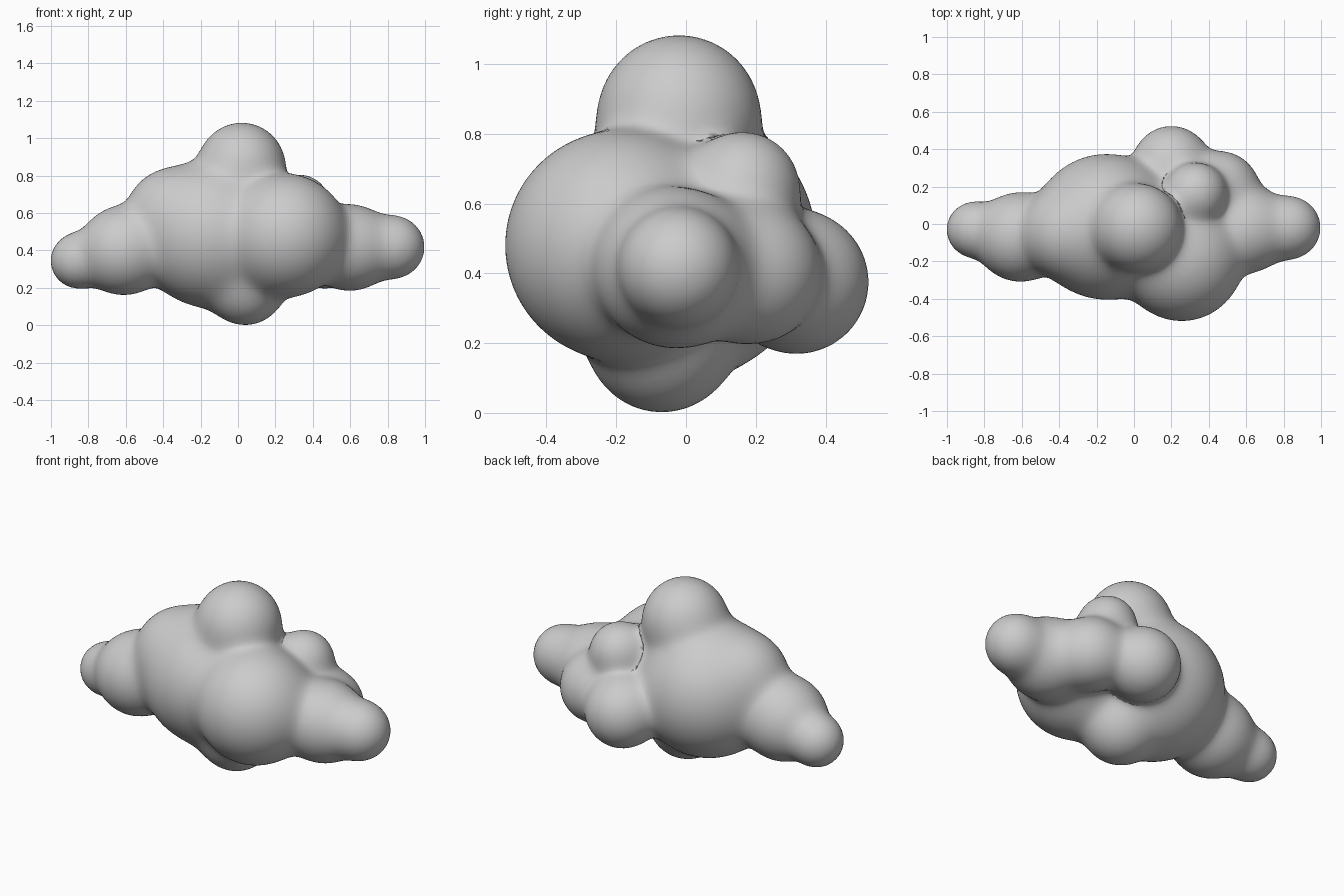
import bpy, bmesh, math
from mathutils import Vector, Matrix

if "Cube" in bpy.data.objects:
    bpy.data.objects.remove(bpy.data.objects["Cube"])

# Puffs of the cloud: x, y, z, radius
PUFFS = [
    (-0.15, -0.015, 0.485, 0.388),  # large body
    (-0.36, -0.05, 0.60, 0.228),    # left shoulder
    (0.255, -0.19, 0.48, 0.328),    # front body
    (0.02, -0.02, 0.85, 0.232),     # crown
    (0.04, -0.07, 0.213, 0.21),     # underside
    (-0.61, -0.07, 0.40, 0.237),    # left arm
    (-0.855, -0.03, 0.345, 0.145),  # left tip
    (0.60, -0.03, 0.415, 0.228),    # right arm
    (0.832, -0.02, 0.418, 0.164),   # right tip
    (0.20, 0.318, 0.375, 0.205),    # back puff
    (0.33, 0.165, 0.645, 0.158),    # upper back puff
    (0.465, 0.185, 0.40, 0.20),     # back right puff
]
BALLS = [(Vector(p[:3]), p[3]) for p in PUFFS]
BLEND = 0.035


def blended_field(p):
    """Smooth union distance of all puffs and its gradient."""
    total, grad = 0.0, Vector()
    for c, r in BALLS:
        d = p - c
        length = max(d.length, 1e-6)
        w = math.exp(-(length - r) / BLEND)
        total += w
        grad += d * (w / length)
    return -BLEND * math.log(max(total, 1e-30)), grad / max(total, 1e-30)


# Rough union of the puffs
bm = bmesh.new()
for c, r in BALLS:
    bmesh.ops.create_icosphere(bm, subdivisions=4, radius=r, matrix=Matrix.Translation(c))
mesh = bpy.data.meshes.new("cloud")
bm.to_mesh(mesh)
bm.free()
cloud = bpy.data.objects.new("cloud", mesh)
bpy.context.collection.objects.link(cloud)

rem = cloud.modifiers.new("fuse", 'REMESH')
rem.mode = 'VOXEL'
rem.voxel_size = 0.022
soft = cloud.modifiers.new("soften", 'SMOOTH')
soft.factor = 0.5
soft.iterations = 10
deps = bpy.context.evaluated_depsgraph_get()
fused = bpy.data.meshes.new_from_object(cloud.evaluated_get(deps))
cloud.modifiers.clear()
cloud.data = fused

# Pull the surface onto the softly blended shape
for v in fused.vertices:
    p = v.co.copy()
    for _ in range(4):
        f, g = blended_field(p)
        step = g * (f / max(g.length_squared, 0.1))
        if step.length > 0.03:
            step.length = 0.03
        p -= step
    v.co = p

fused.polygons.foreach_set("use_smooth", [True] * len(fused.polygons))
fused.update()
